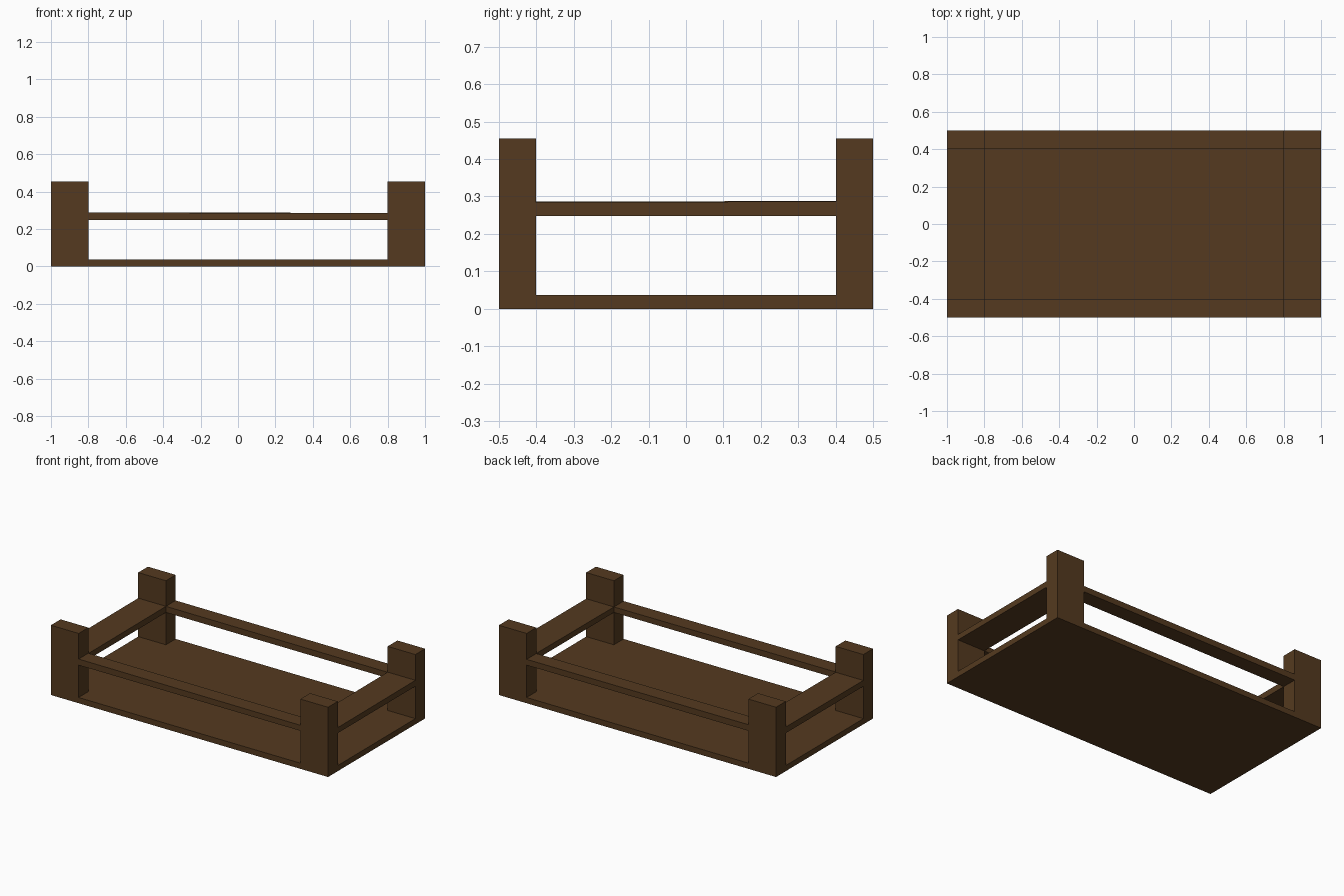
import bpy, bmesh

if "Cube" in bpy.data.objects:
    bpy.data.objects.remove(bpy.data.objects["Cube"])

wood = bpy.data.materials.new("dark_wood")
wood.diffuse_color = (0.089, 0.042, 0.014, 1)
wood.use_nodes = True
wood.node_tree.nodes["Principled BSDF"].inputs["Base Color"].default_value = wood.diffuse_color

XS, YS = (-1.0, -0.8, 0.8, 1.0), (-0.5, -0.4, 0.4, 0.5)
BASE_TOP, POST_TOP, RAIL_BOTTOM = 0.037, 0.455, 0.248


def finish(bm, name):
    bmesh.ops.recalc_face_normals(bm, faces=bm.faces[:])
    mesh = bpy.data.meshes.new(name)
    bm.to_mesh(mesh)
    bm.free()
    mesh.materials.append(wood)
    obj = bpy.data.objects.new(name, mesh)
    bpy.context.collection.objects.link(obj)
    return obj


def raise_faces(bm, faces, height):
    """Extrude faces upward to a given height and return the new top faces."""
    res = bmesh.ops.extrude_face_region(bm, geom=faces, use_keep_orig=False)
    for v in (g for g in res["geom"] if isinstance(g, bmesh.types.BMVert)):
        v.co.z = height
    return [g for g in res["geom"] if isinstance(g, bmesh.types.BMFace)]


# Base slab with the four corner posts extruded from it
bm = bmesh.new()
v = [[bm.verts.new((x, y, BASE_TOP)) for y in YS] for x in XS]
top = {(i, j): bm.faces.new((v[i][j], v[i + 1][j], v[i + 1][j + 1], v[i][j + 1]))
       for i in range(3) for j in range(3)}
low = [bm.verts.new((x, y, 0)) for x, y in ((-1, -.5), (1, -.5), (1, .5), (-1, .5))]
bm.faces.new(low[::-1])
ring = [[v[i][0] for i in range(4)], [v[3][j] for j in range(4)],
        [v[i][3] for i in (3, 2, 1, 0)], [v[0][j] for j in (3, 2, 1, 0)]]
for k, edge in enumerate(ring):
    bm.faces.new([low[k], low[(k + 1) % 4]] + edge[::-1])
for corner in ((0, 0), (2, 0), (0, 2), (2, 2)):
    old = top[corner]
    raise_faces(bm, [old], POST_TOP)
    if old.is_valid:
        bm.faces.remove(old)
finish(bm, "base_with_corner_posts")


# Rails between the posts, with very slightly uneven tops
def rail(name, x0, x1, y0, y1, start, end):
    bm = bmesh.new()
    bmesh.ops.create_cube(bm, size=1)
    along_x = x1 - x0 > y1 - y0
    for p in bm.verts:
        at_end = p.co.x > 0 if along_x else p.co.y > 0
        p.co = (x1 if p.co.x > 0 else x0,
                y1 if p.co.y > 0 else y0,
                (end if at_end else start) if p.co.z > 0 else RAIL_BOTTOM)
    finish(bm, name)


rail("front_rail", -0.8, 0.8, -0.5, -0.4, 0.288, 0.284)
rail("back_rail", -0.8, 0.8, 0.4, 0.5, 0.288, 0.286)
rail("left_rail", -1.0, -0.8, -0.4, 0.4, 0.286, 0.288)
rail("right_rail", 0.8, 1.0, -0.4, 0.4, 0.284, 0.287)
